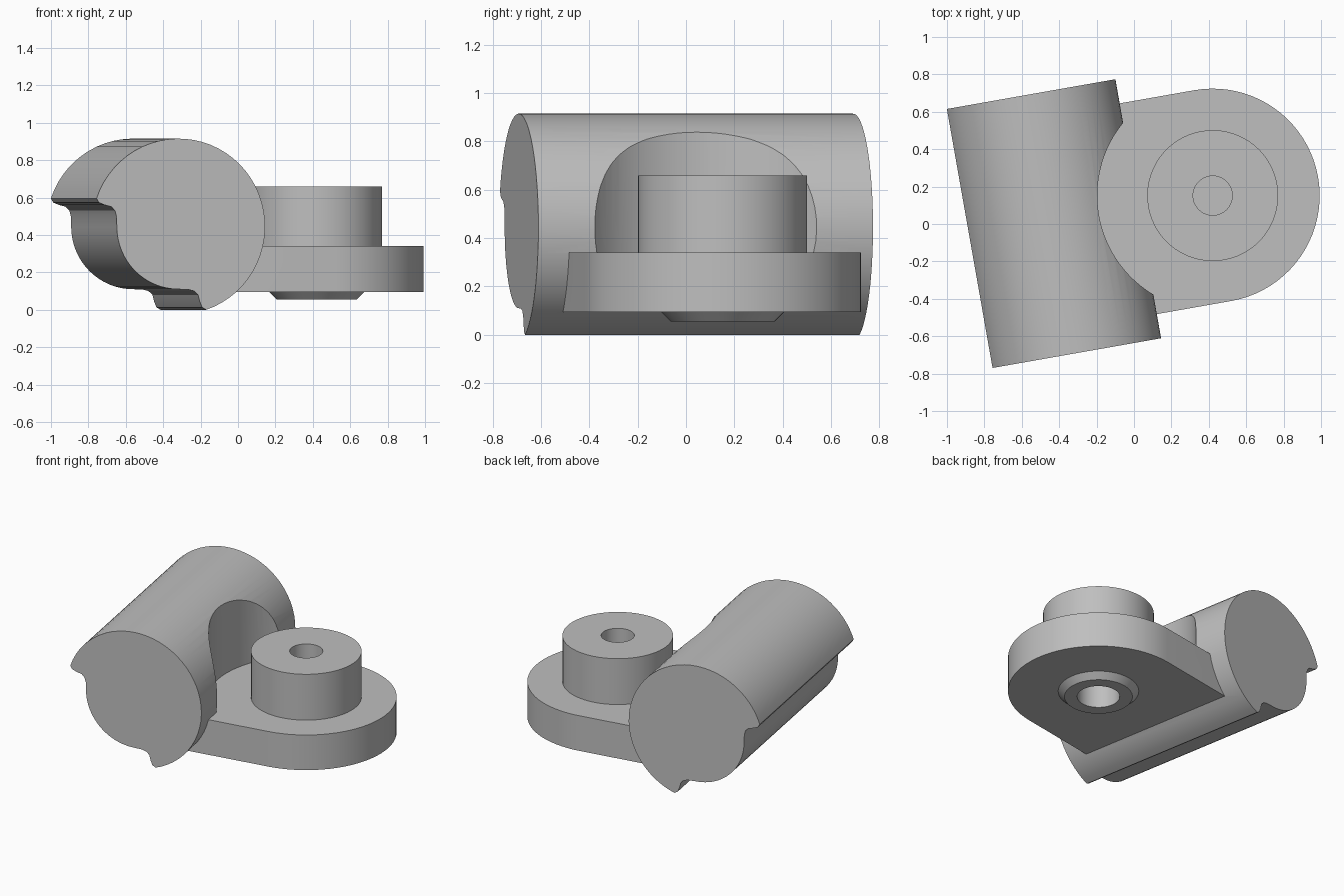
import bpy
import bmesh
from math import radians, cos, sin, pi, atan2
from mathutils import Matrix, Vector

if "Cube" in bpy.data.objects:
    bpy.data.objects.remove(bpy.data.objects["Cube"], do_unlink=True)

grey = bpy.data.materials.new("plain_grey")
grey.use_nodes = True
grey.diffuse_color = (0.52, 0.52, 0.52, 1)
grey.node_tree.nodes["Principled BSDF"].inputs["Base Color"].default_value = (0.52, 0.52, 0.52, 1)

AXIS_Z = 0.445      # height of the barrel axis
PAD_X = 0.874       # distance from barrel axis to pad centre
PLACE = Matrix.Translation((-0.44, 0, 0)) @ Matrix.Rotation(radians(10), 4, 'Z')


def arc(r, start, end, steps, cx=0.0, cy=0.0):
    """Points along an arc, both ends included."""
    return [(cx + r * cos(start + (end - start) * i / steps),
             cy + r * sin(start + (end - start) * i / steps)) for i in range(steps + 1)]


def prism(name, outline, low, high, frame=Matrix()):
    """Extrude a closed outline from low to high, then move it by frame."""
    bm = bmesh.new()
    face = bm.faces.new([bm.verts.new((x, y, low)) for x, y in outline])
    top = bmesh.ops.extrude_face_region(bm, geom=[face])["geom"]
    bmesh.ops.translate(bm, vec=(0, 0, high - low),
                        verts=[v for v in top if isinstance(v, bmesh.types.BMVert)])
    return finish(name, bm, frame)


def cone(name, r_low, r_high, low, high, frame, segments=64):
    bm = bmesh.new()
    bmesh.ops.create_cone(bm, cap_ends=True, segments=segments, radius1=r_low,
                          radius2=r_high, depth=high - low)
    bmesh.ops.translate(bm, vec=(0, 0, (low + high) / 2), verts=bm.verts)
    return finish(name, bm, frame)


def finish(name, bm, frame):
    bm.transform(PLACE @ frame)
    bmesh.ops.recalc_face_normals(bm, faces=bm.faces)
    mesh = bpy.data.meshes.new(name)
    bm.to_mesh(mesh)
    bm.free()
    mesh.materials.append(grey)
    obj = bpy.data.objects.new(name, mesh)
    bpy.context.collection.objects.link(obj)
    return obj


def combine(target, tool, operation):
    """Boolean the tool into the target and discard the tool."""
    mod = target.modifiers.new("combine", 'BOOLEAN')
    mod.operation = operation
    mod.solver = 'EXACT'
    mod.object = tool
    bpy.context.view_layer.objects.active = target
    bpy.ops.object.modifier_apply(modifier=mod.name)
    bpy.data.objects.remove(tool, do_unlink=True)


# Barrel: large arc, then a relieved quarter with a rounded lip at each end
lip = [(-0.445, 0.15), (-0.432, 0.128), (-0.40, 0.115), (-0.365, 0.106),
       (-0.345, 0.085), (-0.337, 0.055)]
lip_mirrored = [(z, x) for x, z in reversed(lip)]
tip = atan2(lip[0][1], lip[0][0])
outline = (arc(0.47, -pi / 2 - (tip - pi), tip, 40)[1:-1] + lip
           + arc(0.335, pi, 1.5 * pi, 16) + lip_mirrored)
along = Matrix.Translation((0, 0, AXIS_Z)) @ Matrix.Rotation(pi / 2, 4, 'X')
bracket = prism("pivot_bracket", outline, -0.703, 0.703, along)

# Round clearance scooped out of the barrel above the pad
at_pad = Matrix.Translation((PAD_X, 0, 0))
combine(bracket, cone("clearance_cutter", 0.617, 0.617, 0.335, 1.2, at_pad, 96), 'DIFFERENCE')

# Pad with a round end, running into the barrel
pad_outline = arc(0.572, -pi / 2, pi / 2, 40, PAD_X) + [(0.25, 0.572), (0.25, -0.572)]
combine(bracket, prism("pad", pad_outline, 0.095, 0.34), 'UNION')

# Boss on top and tapered collar underneath
combine(bracket, cone("boss", 0.35, 0.35, 0.3, 0.66, at_pad), 'UNION')
combine(bracket, cone("collar", 0.215, 0.295, 0.055, 0.135, at_pad), 'UNION')

# Through bore along the barrel, blind holes in boss and collar
combine(bracket, cone("bore_cutter", 0.14, 0.14, -1, 1, along, 48), 'DIFFERENCE')
combine(bracket, cone("boss_hole_cutter", 0.105, 0.105, 0.5, 0.8, at_pad, 40), 'DIFFERENCE')
combine(bracket, cone("collar_hole_cutter", 0.135, 0.135, -0.1, 0.35, at_pad, 40), 'DIFFERENCE')

# Smooth curved walls, crisp edges
bpy.ops.object.select_all(action='DESELECT')
bracket.select_set(True)
bpy.context.view_layer.objects.active = bracket
bpy.ops.object.shade_smooth_by_angle(angle=radians(28))
